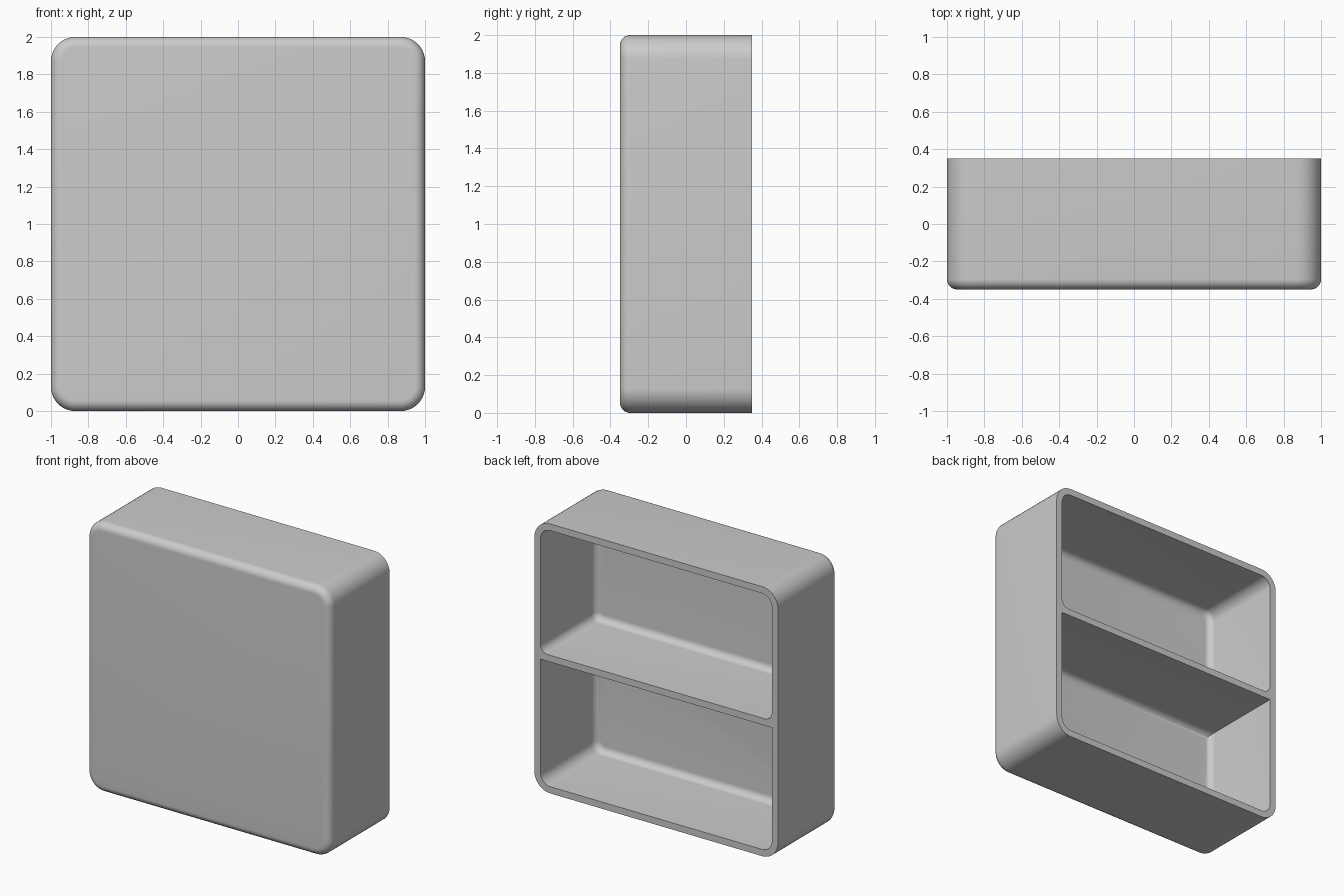
import bpy, bmesh, math

cube = bpy.data.objects.get("Cube")
if cube:
    bpy.data.objects.remove(cube, do_unlink=True)

SEG = 10                      # segments per rounded corner
BACK, FRONT = 0.35, -0.35
WALL, FILLET = 0.05, 0.05

grey = bpy.data.materials.new("plain grey")
grey.use_nodes = True
colour = (0.6, 0.6, 0.6, 1)
grey.diffuse_color = colour
grey.node_tree.nodes["Principled BSDF"].inputs["Base Color"].default_value = colour


def rounded_loop(bm, half_w, z0, z1, r_low, r_high, y, inset):
    """Ring of vertices around a rounded rectangle at depth y."""
    w, lo, hi = half_w - inset, z0 + inset, z1 - inset
    ring = []
    for sx, top, start in ((1, True, 0), (-1, True, 90), (-1, False, 180), (1, False, 270)):
        r = max((r_high if top else r_low) - inset, 0)
        cx, cz = sx * (w - r), hi - r if top else lo + r
        for i in range(SEG + 1):
            a = math.radians(start + 90 * i / SEG)
            ring.append(bm.verts.new((cx + r * math.cos(a), y, cz + r * math.sin(a))))
    return ring


def skin(bm, half_w, z0, z1, r_low, r_high, end, fillet):
    """Wall from the back opening to a filleted, capped end; returns the opening edges."""
    steps = [(BACK, 0)]
    for i in range(SEG + 1):
        a = math.radians(90 * i / SEG)
        steps.append((end + fillet * (1 - math.sin(a)), fillet * (1 - math.cos(a))))
    rings = [rounded_loop(bm, half_w, z0, z1, r_low, r_high, y, s) for y, s in steps]
    n = len(rings[0])
    for a, b in zip(rings, rings[1:]):
        for i in range(n):
            j = (i + 1) % n
            bm.faces.new((a[i], a[j], b[j], b[i]))
    bm.faces.new(rings[-1])
    return [bm.edges.get((rings[0][i], rings[0][(i + 1) % n])) for i in range(n)]


bm = bmesh.new()
# outer case, then lower and upper compartments
skin(bm, 1, 0, 2, 0.13, 0.13, FRONT, 0.055)
skin(bm, 1 - WALL, WALL, 0.975, 0.08, 0, FRONT + WALL, FILLET)
skin(bm, 1 - WALL, 1.025, 2 - WALL, 0.06, 0.08, FRONT + WALL, FILLET)
bmesh.ops.remove_doubles(bm, verts=bm.verts, dist=0.0001)

# flat back rim, including the shelf edge
rim = [e for e in bm.edges if e.is_boundary]
bmesh.ops.triangle_fill(bm, use_beauty=True, use_dissolve=False, edges=rim, normal=(0, 1, 0))
bmesh.ops.recalc_face_normals(bm, faces=bm.faces)

mesh = bpy.data.meshes.new("shelf_case")
bm.to_mesh(mesh)
bm.free()
mesh.materials.append(grey)
case = bpy.data.objects.new("shelf_case", mesh)
bpy.context.scene.collection.objects.link(case)
bpy.ops.object.select_all(action="DESELECT")
case.select_set(True)
bpy.context.view_layer.objects.active = case
bpy.ops.object.shade_smooth_by_angle(angle=math.radians(30))
